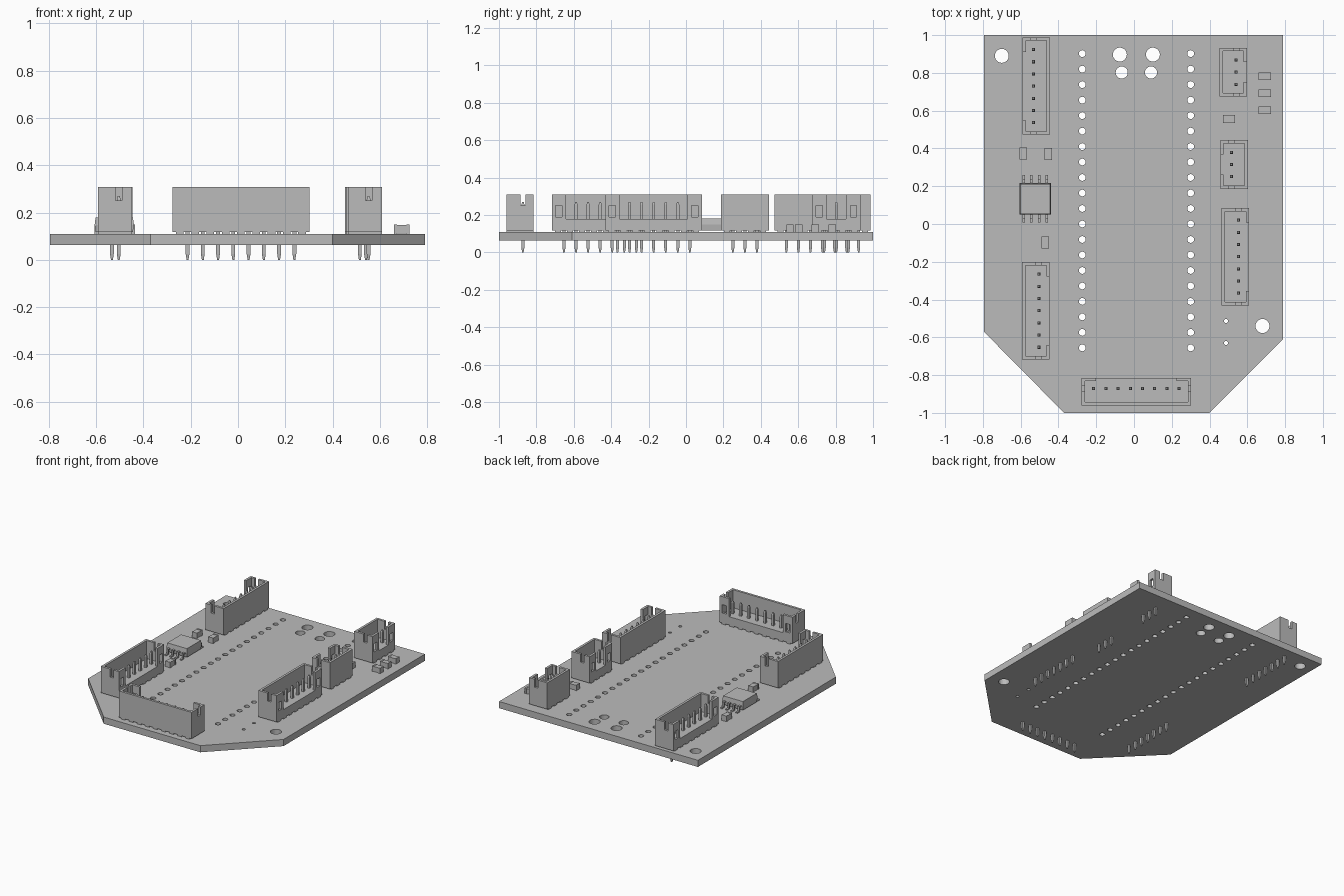
import bpy, bmesh, math
from mathutils import Matrix, Vector

cube = bpy.data.objects.get("Cube")
if cube:
    bpy.data.objects.remove(cube)

GREY = (0.5, 0.5, 0.5, 1)
mat = bpy.data.materials.new("plain grey")
mat.use_nodes = True
mat.diffuse_color = GREY
mat.node_tree.nodes["Principled BSDF"].inputs["Base Color"].default_value = GREY

BOARD_BASE, BOARD_TOP = 0.062, 0.11
PITCH = 0.0645


def box(bm, x0, x1, y0, y1, z0, z1, top=1, base=1):
    """Box between limits; top and base scale those faces about the middle."""
    c = Vector(((x0 + x1) / 2, (y0 + y1) / 2, (z0 + z1) / 2))
    m = Matrix.Translation(c) @ Matrix.Diagonal((x1 - x0, y1 - y0, z1 - z0, 1))
    for v in bmesh.ops.create_cube(bm, size=1, matrix=m)["verts"]:
        s = top if v.co.z > c.z else base
        v.co.x = c.x + (v.co.x - c.x) * s
        v.co.y = c.y + (v.co.y - c.y) * s


def finish(bm, name, loc=(0, 0, 0), turn=0):
    me = bpy.data.meshes.new(name)
    bm.to_mesh(me)
    bm.free()
    me.materials.append(mat)
    ob = bpy.data.objects.new(name, me)
    ob.location = loc
    ob.rotation_euler.z = math.radians(turn)
    bpy.context.collection.objects.link(ob)
    return ob


# Board: filled outline with drilled holes
def make_board():
    cu = bpy.data.curves.new("board", "CURVE")
    cu.dimensions = "2D"
    cu.fill_mode = "BOTH"
    cu.extrude = (BOARD_TOP - BOARD_BASE) / 2

    def loop(points):
        s = cu.splines.new("POLY")
        s.points.add(len(points) - 1)
        for p, (x, y) in zip(s.points, points):
            p.co = (x, y, 0, 1)
        s.use_cyclic_u = True
        s.use_smooth = False

    loop([(-0.795, 1), (0.79, 1), (0.79, -0.61), (0.4, -1), (-0.37, -1), (-0.795, -0.57)])
    holes = [(-0.7, 0.89, 0.037), (0.68, -0.54, 0.037),
             (-0.075, 0.897, 0.037), (0.1, 0.897, 0.037),
             (-0.065, 0.802, 0.032), (0.09, 0.802, 0.032),
             (0.487, -0.513, 0.011), (0.487, -0.63, 0.011)]
    holes += [(x, 0.902 - 0.082 * i, 0.018) for x in (-0.274, 0.3) for i in range(20)]
    for x, y, r in holes:
        n = 24 if r > 0.03 else 16
        loop([(x + r * math.cos(math.tau * k / n), y + r * math.sin(math.tau * k / n))
              for k in range(n)])
    cu.materials.append(mat)
    ob = bpy.data.objects.new("board", cu)
    ob.location.z = (BOARD_BASE + BOARD_TOP) / 2
    bpy.context.collection.objects.link(ob)
    bpy.ops.object.select_all(action="DESELECT")
    ob.select_set(True)
    bpy.context.view_layer.objects.active = ob
    bpy.ops.object.convert(target="MESH")


# Header: open shroud whose slotted wall faces local +y, pins along y = 0
def make_header(name, count, x, y, turn):
    h = (count - 1) * PITCH / 2 + 0.064
    back, front, wall = -0.088, 0.057, 0.017
    base, floor, rim = 0.118, 0.178, 0.308
    bm = bmesh.new()
    box(bm, -h, h, back, front, base, floor)
    box(bm, -h, h, back, back + wall, floor, rim)
    for s in (-1, 1):
        def along(a, b, *rest):
            lo, hi = sorted((s * (h - a), s * (h - b)))
            box(bm, lo, hi, *rest)
        # end wall with a notch in its rim
        along(0, wall, back + wall, front, floor, 0.25)
        along(0, wall, back + wall, -0.014, 0.25, rim)
        along(0, wall, 0.014, front, 0.25, rim)
        # corner piece of the slotted wall, with a small window
        y0 = front - wall
        along(wall, 0.076, y0, front, floor, 0.19)
        along(wall, 0.076, y0, front, 0.25, rim)
        along(wall, 0.02, y0, front, 0.19, 0.25)
        along(0.054, 0.076, y0, front, 0.19, 0.25)
    # standoff feet between the pins
    for i in range(count + 1):
        c = (i - count / 2) * PITCH
        box(bm, max(c - 0.016, -h), min(c + 0.016, h), back, front, BOARD_TOP, base)
    finish(bm, name + "_shroud", (x, y, 0), turn)

    # square pins with tapered tips
    bm = bmesh.new()
    w = 0.008
    for i in range(count):
        c = (i - (count - 1) / 2) * PITCH
        box(bm, c - w, c + w, -w, w, 0.025, 0.255)
        box(bm, c - w, c + w, -w, w, 0, 0.025, base=0.5)
        box(bm, c - w, c + w, -w, w, 0.255, 0.27, top=0.5)
    finish(bm, name + "_pins", (x, y, 0), turn)


# Chip: bevelled body with two rows of bent legs
def make_chip(x, y):
    bm = bmesh.new()
    r = 0.083
    box(bm, -r, r, -r, r, 0.118, 0.148, base=0.95)
    box(bm, -r, r, -r, r, 0.148, 0.18, top=0.95)
    finish(bm, "chip_body", (x, y, 0))
    bm = bmesh.new()
    for s in (-1, 1):
        for i in range(4):
            c = (i - 1.5) * 0.041
            for a, b, z0, z1 in ((0.08, 0.104, 0.142, 0.15),
                                 (0.096, 0.104, 0.11, 0.15),
                                 (0.096, 0.126, 0.11, 0.118)):
                lo, hi = sorted((s * a, s * b))
                box(bm, c - 0.007, c + 0.007, lo, hi, z0, z1)
    finish(bm, "chip_legs", (x, y, 0))


# Small surface part: body with two end caps
def make_small_part(name, x, y, turn):
    bm = bmesh.new()
    box(bm, -0.02, 0.02, -0.019, 0.019, 0.112, 0.148)
    for s in (-1, 1):
        lo, hi = sorted((s * 0.02, s * 0.032))
        box(bm, lo, hi, -0.02, 0.02, BOARD_TOP, 0.15)
    finish(bm, name, (x, y, 0), turn)


make_board()
make_header("front_header", 8, 0.0125, -0.872, 0)
make_header("left_long_header", 7, 0.552, -0.173, -90)
make_header("left_middle_header", 3, 0.515, 0.315, 90)
make_header("left_back_header", 3, 0.541, 0.804, -90)
make_header("right_back_header", 7, -0.533, 0.73, 90)
make_header("right_front_header", 7, -0.504, -0.459, -90)
make_chip(-0.523, 0.133)
for i, (px, py, turn) in enumerate([(0.692, 0.782, 0), (0.692, 0.692, 0), (0.692, 0.603, 0),
                                    (0.503, 0.556, 0), (-0.586, 0.373, 90),
                                    (-0.455, 0.37, 90), (-0.47, -0.097, 90)]):
    make_small_part(f"small_part_{i + 1}", px, py, turn)
